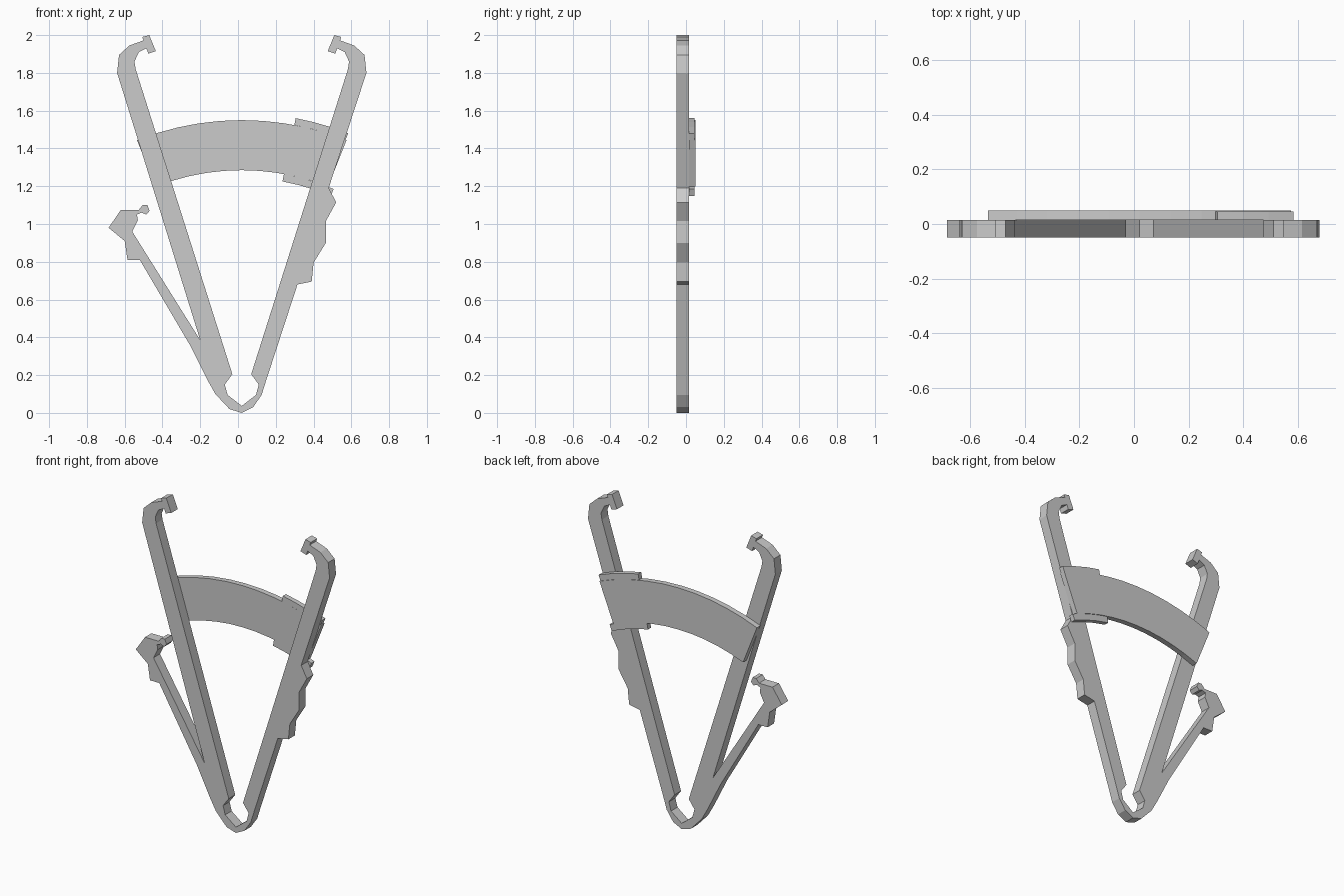
import bpy, bmesh
from math import sin, cos, radians

if "Cube" in bpy.data.objects:
    bpy.data.objects.remove(bpy.data.objects["Cube"])

AXIS = 0.02            # symmetry line of the two arms
FRONT, MID, BACK = -0.05, 0.015, 0.05


def plate(name, outline, y0, y1):
    """Extrude a closed x/z outline from y0 to y1."""
    bm = bmesh.new()
    face = bm.faces.new([bm.verts.new((x, y0, z)) for x, z in outline])
    ext = bmesh.ops.extrude_face_region(bm, geom=[face], use_keep_orig=True)
    verts = [g for g in ext["geom"] if isinstance(g, bmesh.types.BMVert)]
    bmesh.ops.translate(bm, verts=verts, vec=(0, y1 - y0, 0))
    bmesh.ops.recalc_face_normals(bm, faces=bm.faces)
    mesh = bpy.data.meshes.new(name)
    bm.to_mesh(mesh)
    bm.free()
    obj = bpy.data.objects.new(name, mesh)
    bpy.context.collection.objects.link(obj)
    return obj


def mirrored(points):
    return [(2 * AXIS - x, z) for x, z in reversed(points)]


def arc(radius, a0, a1, steps):
    """Points on the band's circle, angles in degrees from vertical."""
    angles = [radians(a0 + (a1 - a0) * i / steps) for i in range(steps + 1)]
    return [(AXIS + radius * sin(a), 0.05 + radius * cos(a)) for a in angles]


def ring_sector(r_in, r_out, a0, a1, steps):
    return arc(r_out, a0, a1, steps) + arc(r_in, a1, a0, steps)


# Sprung side lever with its hooked thumb catch, up to the crotch at the arm
lever = [(-0.045, 0.02), (-0.12, 0.10), (-0.165, 0.18), (-0.255, 0.36),
         (-0.52, 0.81), (-0.585, 0.81), (-0.60, 0.91), (-0.685, 0.98),
         (-0.62, 1.075), (-0.525, 1.075), (-0.505, 1.10), (-0.48, 1.10),
         (-0.468, 1.07), (-0.485, 1.05), (-0.51, 1.06), (-0.535, 1.05),
         (-0.53, 1.02), (-0.56, 0.96), (-0.20, 0.385)]
# One arm: outer hook, tip, then inner edge down to the hinge
arm = [(-0.64, 1.80), (-0.63, 1.895), (-0.575, 1.945), (-0.50, 1.972),
       (-0.507, 1.99), (-0.47, 2.0), (-0.435, 1.915), (-0.475, 1.902),
       (-0.485, 1.93), (-0.525, 1.91), (-0.548, 1.86), (-0.542, 1.82),
       (-0.03, 0.205), (-0.07, 0.15), (-0.055, 0.095)]
# Stepped finger grip on the other arm, then the rounded hinge
grip = [(0.48, 1.19), (0.52, 1.115), (0.465, 1.015), (0.465, 0.90),
        (0.40, 0.795), (0.39, 0.695), (0.315, 0.68)]
hinge = [(0.15, 0.175), (0.125, 0.095), (0.08, 0.03), (0.02, 0.0)]

plate("clip_frame", lever + arm + [(AXIS, 0.037)] + mirrored(arm) + grip + hinge,
      FRONT, MID)

# Curved cross band behind the arms and the two guide tabs holding its end
plate("cross_band", ring_sector(1.235, 1.50, -21.7, 21.7, 10), MID, BACK)
plate("upper_guide_tab", ring_sector(1.50, 1.537, 10.7, 21.5, 3), MID, 0.046)
plate("lower_guide_tab", ring_sector(1.195, 1.235, 10.4, 23.2, 3), MID, 0.046)
